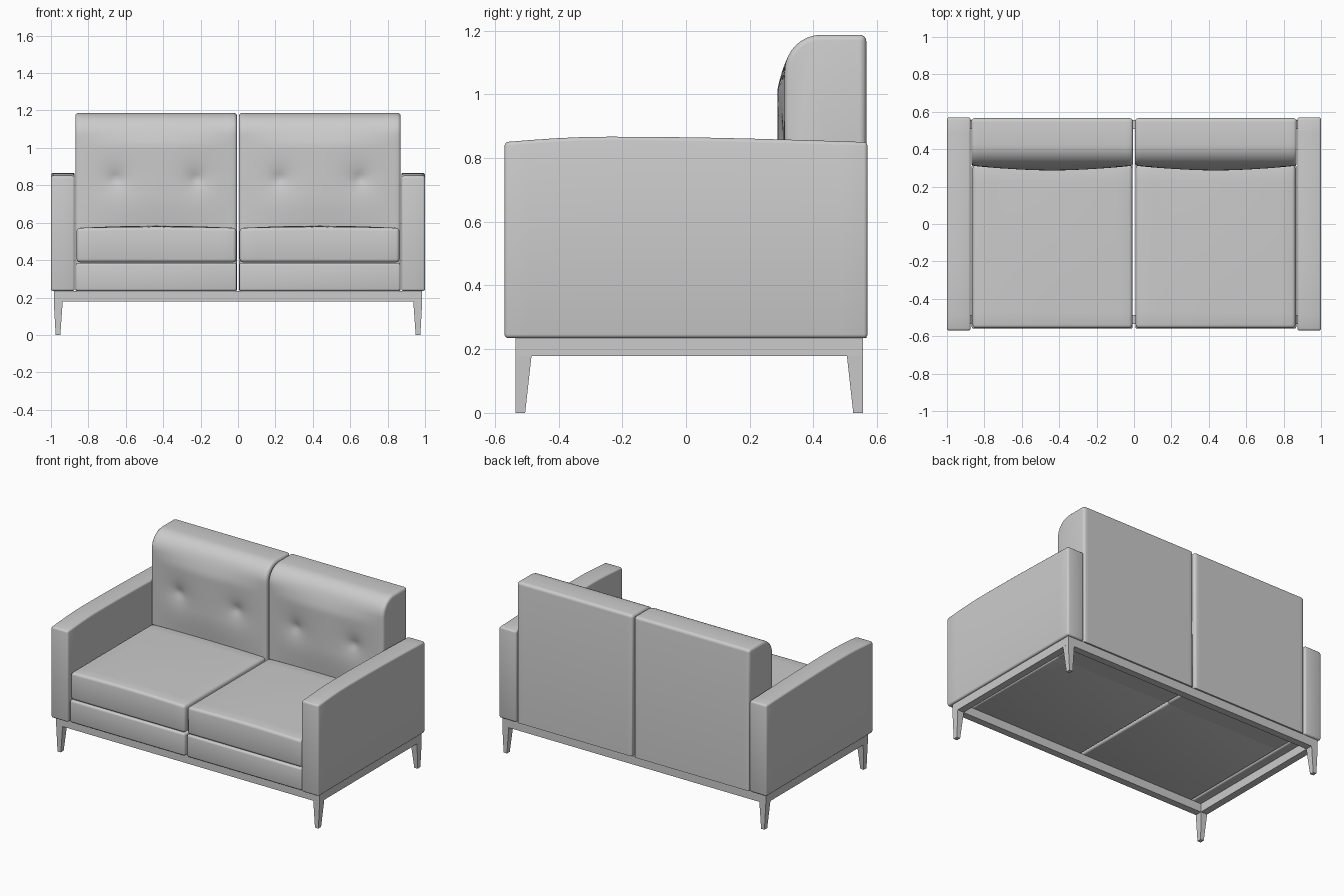
import bpy, bmesh, math
from mathutils import Vector

if "Cube" in bpy.data.objects:
    bpy.data.objects.remove(bpy.data.objects["Cube"])


def finish(bm, name, axes=(True, False), origin=(0, 0, 0), smooth=True):
    """Turn a bmesh into an object mirrored about its origin."""
    bmesh.ops.recalc_face_normals(bm, faces=bm.faces[:])
    bmesh.ops.translate(bm, verts=bm.verts[:], vec=-Vector(origin))
    me = bpy.data.meshes.new(name)
    bm.to_mesh(me)
    bm.free()
    ob = bpy.data.objects.new(name, me)
    ob.location = origin
    bpy.context.collection.objects.link(ob)
    bpy.ops.object.select_all(action='DESELECT')
    ob.select_set(True)
    bpy.context.view_layer.objects.active = ob
    if smooth:
        bpy.ops.object.shade_smooth_by_angle(angle=math.radians(40))
    mod = ob.modifiers.new("Mirror", 'MIRROR')
    mod.use_axis = (axes[0], axes[1], False)
    mod.use_mirror_merge = False
    return ob


def box(lo, hi, cuts=(1, 1, 1), bevel=0.0, bm=None):
    """Box between two corners, sliced for shaping and with rounded edges."""
    bm = bm or bmesh.new()
    lo, hi = Vector(lo), Vector(hi)
    verts = bmesh.ops.create_cube(bm, size=1)['verts']
    for v in verts:
        v.co = Vector((lo[i] + (v.co[i] + 0.5) * (hi[i] - lo[i])) for i in range(3))
    if bevel:
        bmesh.ops.bevel(bm, geom=bm.edges[:], offset=bevel, segments=3,
                        profile=0.5, affect='EDGES')
    for ax in range(3):
        for k in range(1, cuts[ax]):
            p, n = Vector((0, 0, 0)), Vector((0, 0, 0))
            p[ax] = lo[ax] + (hi[ax] - lo[ax]) * k / cuts[ax]
            n[ax] = 1
            bmesh.ops.bisect_plane(bm, geom=bm.verts[:] + bm.edges[:] + bm.faces[:],
                                   plane_co=p, plane_no=n)
    return bm


# Arms: slab whose top edge gently crowns towards the front
bm = box((0.873, -0.57, 0.235), (1.0, 0.57, 0.85), (1, 14, 1), 0.012)
for v in bm.verts:
    if v.co.z > 0.8:
        y = v.co.y
        t = (y + 0.57) / 0.32 if y < -0.25 else (0.57 - y) / 0.82
        v.co.z += 0.017 * math.sin(max(0, min(1, t)) * math.pi / 2)
finish(bm, "arms")

# Seat base blocks
finish(box((0.007, -0.56, 0.235), (0.868, 0.32, 0.385), bevel=0.012), "seat_base")

# Seat cushions with a slightly crowned top
x0, x1, y0, y1 = 0.009, 0.863, -0.557, 0.315
bm = box((x0, y0, 0.388), (x1, y1, 0.572), (10, 10, 1), 0.018)
for v in bm.verts:
    if v.co.z > 0.5:
        u = math.sin(math.pi * (v.co.x - x0) / (x1 - x0))
        w = math.sin(math.pi * (v.co.y - y0) / (y1 - y0))
        v.co.z += 0.012 * max(u, 0) * (0.5 + 0.5 * max(w, 0))
finish(bm, "seat_cushions")


# Back cushions: side profile swept across x, front face bulged and tufted
def arc(cy, cz, r, a0, a1, n):
    return [(cy + r * math.cos(math.radians(a0 + (a1 - a0) * i / n)),
             cz + r * math.sin(math.radians(a0 + (a1 - a0) * i / n))) for i in range(n + 1)]


FRONT, BACK, BOT, TOP = 0.31, 0.566, 0.235, 1.187
profile = [(FRONT, BOT), (FRONT, 0.5)]
profile += [(FRONT, 0.54 + 0.02 * i) for i in range(26)]
profile += arc(FRONT + 0.115, TOP - 0.115, 0.115, 180, 90, 8)
profile += arc(BACK - 0.02, TOP - 0.02, 0.02, 90, 0, 4)
profile += [(BACK, BOT)]
N = len(profile)


def inset(d):
    out = []
    for i, (y, z) in enumerate(profile):
        a, b = profile[i - 1], profile[(i + 1) % N]
        t = Vector((b[0] - a[0], b[1] - a[1])).normalized()
        out.append((y + t.y * d, max(z - t.x * d, BOT)))
    return out


def smoothstep(a, b, t):
    t = max(0, min(1, (t - a) / (b - a)))
    return t * t * (3 - 2 * t)


XA, XB, R = 0.005, 0.87, 0.018
XC = (XA + XB) / 2
rim = [(R * (1 - math.cos(a)), R * (1 - math.sin(a)))
       for a in (0, math.pi / 6, math.pi / 3, math.pi / 2)]
inner = [XA + R + (XB - XA - 2 * R) * i / 44 for i in range(1, 44)]
stations = ([(XA + dx, d) for dx, d in rim] + [(x, 0) for x in inner]
            + [(XB - dx, d) for dx, d in reversed(rim)])
BUTTONS = ((0.222, 0.835), (0.652, 0.835))


def puff(x, z):
    side = max(0, 1 - abs((x - XC) / (XB - XC - R)) ** 2)
    fade = smoothstep(0.45, 0.75, z) * (1 - smoothstep(1.0, 1.12, z))
    h = 0.024 * side * fade
    for bx, bz in BUTTONS:
        d = math.hypot(x - bx, z - bz)
        h -= 0.032 * math.exp(-d / 0.055) * smoothstep(0.0, 0.25, side)
    return h


bm = bmesh.new()
rings = []
for x, d in stations:
    ring = []
    for (y, z), (py, pz) in zip(inset(d), profile):
        if py < FRONT + 0.05 and 0.45 < pz < 1.13:
            y -= puff(x, z)
        ring.append(bm.verts.new((x, y, z)))
    rings.append(ring)
for a, b in zip(rings, rings[1:]):
    for i in range(N):
        j = (i + 1) % N
        bm.faces.new((a[i], a[j], b[j], b[i]))
bm.faces.new(rings[0])
bm.faces.new(rings[-1])
finish(bm, "back_cushions")

# Under-frame rails, one quarter mirrored both ways about the frame centre
CY, HX, HY, W = 0.01, 0.985, 0.545, 0.048
bm = box((0, CY - HY, 0.178), (HX, CY - HY + W, 0.236))
box((HX - W, CY - HY + W, 0.178), (HX, CY, 0.236), bm=bm)
finish(bm, "frame_rails", (True, True), (0, CY, 0), smooth=False)

# Tapered legs at the four corners
bm = box((HX - W, CY - HY, 0), (HX, CY - HY + 0.05, 0.18))
for v in bm.verts:
    if v.co.z < 0.01:
        v.co.x = 0.975 if v.co.x > 0.96 else 0.95
        if v.co.y > CY - HY + 0.02:
            v.co.y = CY - HY + 0.03
finish(bm, "legs", (True, True), (0, CY, 0), smooth=False)
